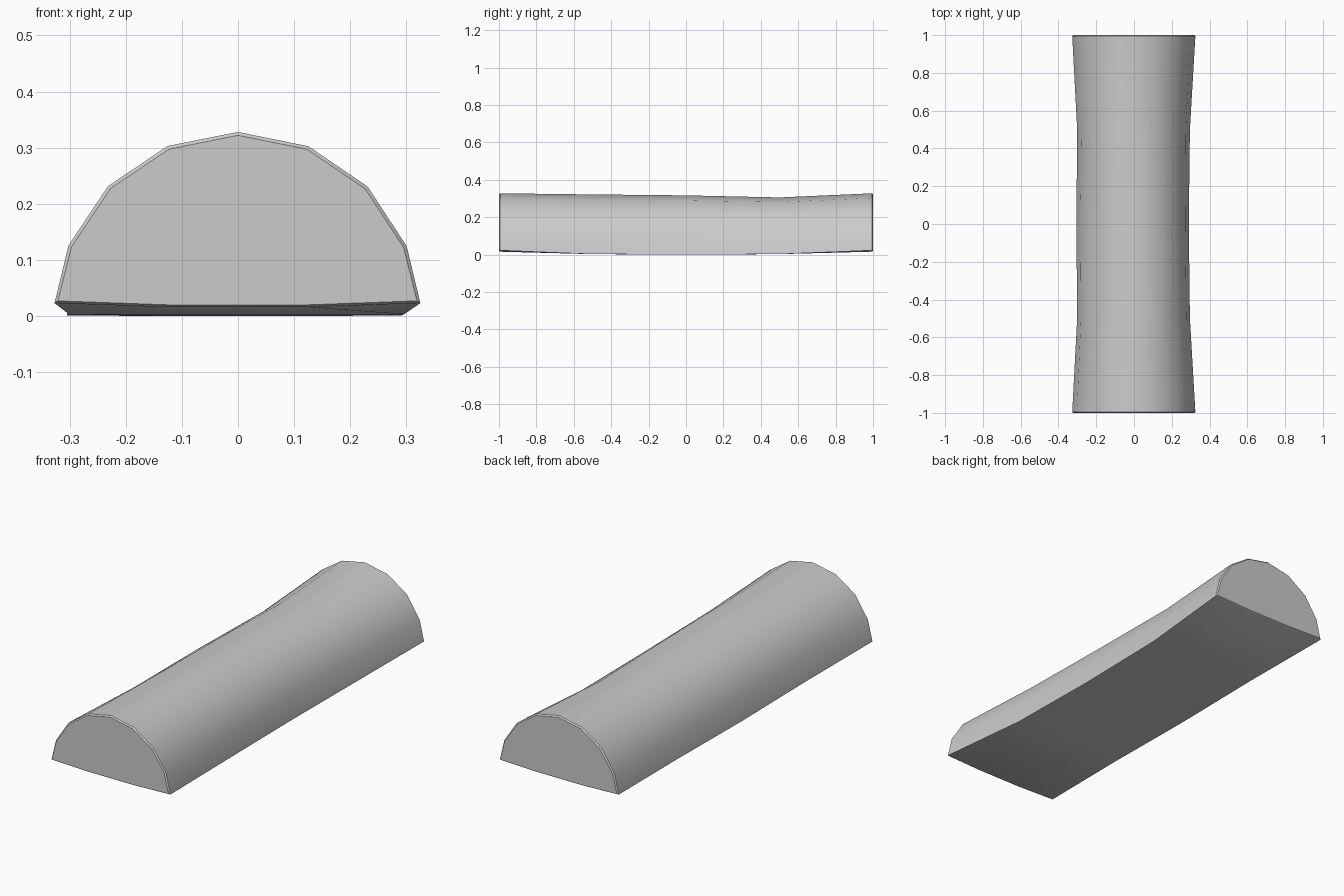
import bpy, bmesh, math

if "Cube" in bpy.data.objects:
    bpy.data.objects.remove(bpy.data.objects["Cube"])

# Stations along the log: y, left radius, top radius, right radius, edge z, underside z
stations = [
    (-0.994, 0.327, 0.328, 0.325, 0.023, 0.016),
    (-0.5, 0.301, 0.322, 0.296, 0.003, 0.003),
    (0.0, 0.305, 0.317, 0.290, 0.001, 0.0),
    (0.5, 0.301, 0.306, 0.296, 0.003, 0.003),
    (0.994, 0.327, 0.328, 0.325, 0.023, 0.016),
]
SEG = 8


def ring(y, left, top, right, edge_z, under_z):
    """Half-round section with a nearly flat underside."""
    pts = []
    for k in range(SEG + 1):
        a = math.pi * k / SEG
        side = right if k <= SEG // 2 else left
        r = side + (top - side) * math.sin(a) ** 2
        z = edge_z if k in (0, SEG) else r * math.sin(a)
        pts.append((r * math.cos(a), y, z))
    for x in (-0.125, 0.0, 0.125):
        pts.append((x, y, under_z))
    return pts


# Rounded rim: slightly inset rings at both ends
def inset(s, y):
    return (y, s[1] - 0.006, s[2] - 0.006, s[3] - 0.006, s[4] + 0.004, s[5] + 0.004)


sections = [inset(stations[0], -1.0)] + stations + [inset(stations[-1], 1.0)]

bm = bmesh.new()
rings = [[bm.verts.new(p) for p in ring(*s)] for s in sections]
n = len(rings[0])
for a, b in zip(rings, rings[1:]):
    for i in range(n):
        j = (i + 1) % n
        bm.faces.new((a[i], a[j], b[j], b[i]))

# End caps
bm.faces.new(rings[0])
bm.faces.new(rings[-1])
bmesh.ops.recalc_face_normals(bm, faces=bm.faces)

mesh = bpy.data.meshes.new("half_log")
bm.to_mesh(mesh)
bm.free()
log = bpy.data.objects.new("half_log", mesh)
bpy.context.collection.objects.link(log)

# Smooth bark with crisp ends and lower edges
bpy.context.view_layer.objects.active = log
log.select_set(True)
bpy.ops.object.shade_smooth_by_angle(angle=math.radians(35))
